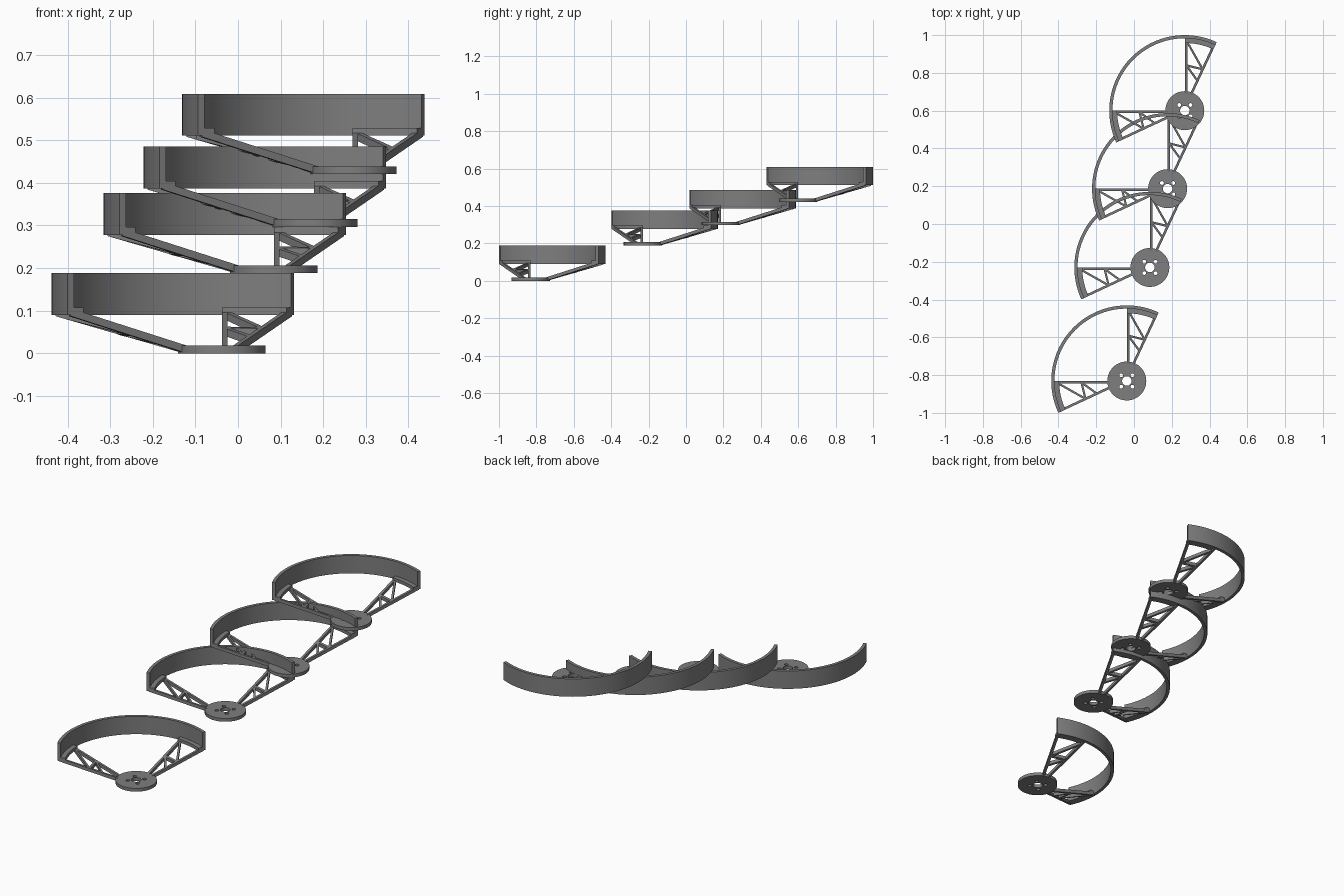
import bpy, bmesh, math
from mathutils import Vector

if "Cube" in bpy.data.objects:
    bpy.data.objects.remove(bpy.data.objects["Cube"])

grey = bpy.data.materials.new("mid_grey")
grey.diffuse_color = (0.21, 0.21, 0.21, 1)
grey.use_nodes = True
grey.node_tree.nodes["Principled BSDF"].inputs["Base Color"].default_value = grey.diffuse_color

R_OUT, R_IN, R_HUB, T = 0.40, 0.383, 0.103, 0.018
Z_RING, Z_TOP = 0.09, 0.188
A0, A1 = 65, 205          # arc of the wall, degrees


def polar(r, deg):
    a = math.radians(deg)
    return Vector((r * math.cos(a), r * math.sin(a)))


def finish(bm, name):
    bmesh.ops.recalc_face_normals(bm, faces=bm.faces)
    me = bpy.data.meshes.new(name)
    bm.to_mesh(me)
    bm.free()
    me.materials.append(grey)
    return me


def add_sector(bm, r0, r1, a0, a1, z0, z1, n):
    """Solid ring sector."""
    rows = []
    for i in range(n + 1):
        a = a0 + (a1 - a0) * i / n
        rows.append([bm.verts.new((*polar(r, a), z))
                     for r, z in ((r0, z0), (r1, z0), (r1, z1), (r0, z1))])
    for p, q in zip(rows, rows[1:]):
        for k in range(4):
            bm.faces.new((p[k], p[(k + 1) % 4], q[(k + 1) % 4], q[k]))
    bm.faces.new(rows[0])
    bm.faces.new(rows[-1])


def slope(p):
    return max(0, (p.length - 0.095) / (R_OUT - 0.095) * Z_RING)


def add_bar(bm, p, q, w):
    """Truss bar lying in the sloped arm, given by its plan centreline."""
    d = (q - p).normalized()
    s = Vector((-d.y, d.x)) * w / 2
    plan = [p - s, q - s, q + s, p + s]
    lo = [bm.verts.new((c.x, c.y, slope(c))) for c in plan]
    hi = [bm.verts.new((c.x, c.y, slope(c) + T)) for c in plan]
    bm.faces.new(lo)
    bm.faces.new(hi)
    for k in range(4):
        j = (k + 1) % 4
        bm.faces.new((lo[k], lo[j], hi[j], hi[k]))


# curved wall
bm = bmesh.new()
add_sector(bm, R_IN, R_OUT, A0, A1, Z_RING, Z_TOP, 56)
wall = finish(bm, "curved_wall")


# truss arm with its flange; the second arm mirrors about the 135 degree line
def arm_mesh(mirror):
    bm = bmesh.new()
    add_sector(bm, 0.358, R_OUT - 0.001, A0, 90, Z_RING, Z_RING + T, 10)
    w = 0.013
    off = Vector((w / 2, 0))
    e = polar(1, A0)
    inward = Vector((-e.y, e.x)) * w / 2
    add_bar(bm, Vector((0, 0.09)) + off, Vector((0, 0.39)) + off, w)
    add_bar(bm, e * 0.09 + inward, e * 0.39 + inward, w)
    zigzag = [Vector((0.012, 0.365)), e * 0.238 + inward,
              Vector((0.008, 0.24)), e * 0.172 + inward]
    for p, q in zip(zigzag, zigzag[1:]):
        add_bar(bm, p, q, 0.011)
    if mirror:
        for v in bm.verts:
            v.co.x, v.co.y = -v.co.y, -v.co.x
    return finish(bm, "truss_arm")


arms = [arm_mesh(False), arm_mesh(True)]

# hub disc with a centre bore and four bolt holes
cu = bpy.data.curves.new("hub_profile", 'CURVE')
cu.dimensions, cu.fill_mode, cu.extrude = '2D', 'BOTH', T / 2
holes = [(0, 0, R_HUB, 64), (0, 0, 0.025, 32)]
holes += [(x, y, 0.010, 20) for x in (-0.03, 0.03) for y in (-0.03, 0.03)]
for x, y, r, n in holes:
    sp = cu.splines.new('POLY')
    sp.points.add(n - 1)
    sp.use_cyclic_u = True
    for i, pt in enumerate(sp.points):
        c = polar(r, 360 * i / n)
        pt.co = (x + c.x, y + c.y, 0, 1)
tmp = bpy.data.objects.new("hub_profile", cu)
bpy.context.collection.objects.link(tmp)
dg = bpy.context.evaluated_depsgraph_get()
src = bpy.data.meshes.new_from_object(tmp.evaluated_get(dg))
bm = bmesh.new()
bm.from_mesh(src)
bmesh.ops.remove_doubles(bm, verts=bm.verts, dist=1e-5)
bmesh.ops.translate(bm, verts=bm.verts, vec=(0, 0, T / 2))
bpy.data.objects.remove(tmp)
hub = finish(bm, "hub_disc")

# smooth the round surfaces, keep hard edges sharp
for me in (wall, hub):
    for p in me.polygons:
        p.use_smooth = True
    me.set_sharp_from_angle(angle=math.radians(30))

# four identical steps rising toward the back
steps = [(-0.038, -0.831, 0), (0.084, -0.230, 0.188),
         (0.178, 0.187, 0.297), (0.269, 0.600, 0.421)]
for i, loc in enumerate(steps, 1):
    for part, me in (("curved_wall", wall), ("hub", hub),
                     ("right_arm", arms[0]), ("left_arm", arms[1])):
        ob = bpy.data.objects.new(f"{part}_{i}", me)
        ob.location = loc
        bpy.context.collection.objects.link(ob)
